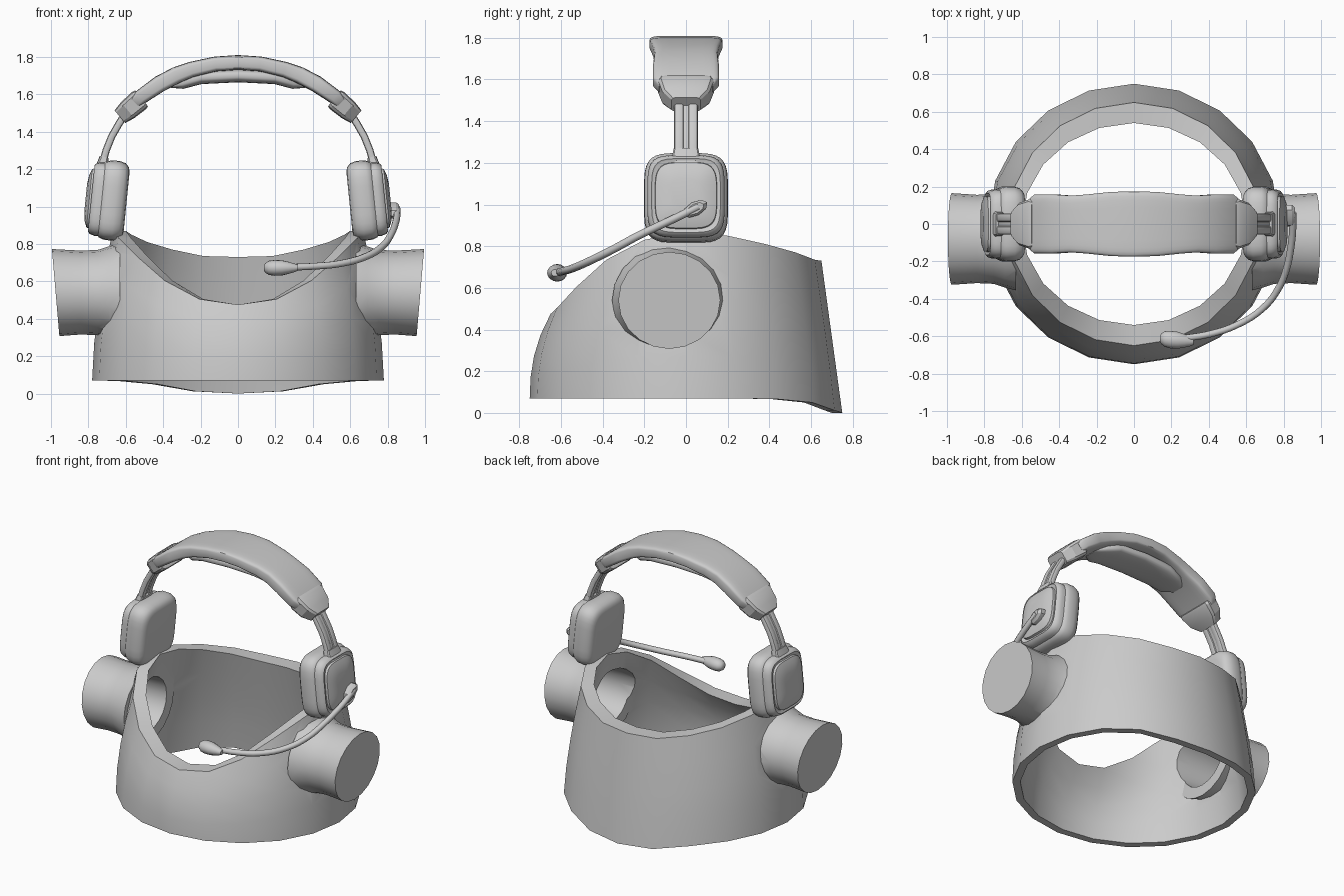
import bpy, bmesh
from math import sin, cos, pi, radians
from mathutils import Vector

if "Cube" in bpy.data.objects:
    bpy.data.objects.remove(bpy.data.objects["Cube"])


def loft(name, rings, wrap=False, angle=35):
    """Skin closed rings into a mesh; cap the ends unless the rings wrap round."""
    bm = bmesh.new()
    vs = [[bm.verts.new(p) for p in r] for r in rings]
    n = len(rings[0])
    for i in range(len(vs) if wrap else len(vs) - 1):
        a, b = vs[i], vs[(i + 1) % len(vs)]
        for j in range(n):
            k = (j + 1) % n
            bm.faces.new((a[j], a[k], b[k], b[j]))
    if not wrap:
        bm.faces.new(vs[0])
        bm.faces.new(vs[-1])
    bmesh.ops.recalc_face_normals(bm, faces=bm.faces)
    me = bpy.data.meshes.new(name)
    bm.to_mesh(me)
    bm.free()
    ob = bpy.data.objects.new(name, me)
    bpy.context.collection.objects.link(ob)
    smooth(ob, angle)
    return ob


def activate(ob):
    bpy.ops.object.select_all(action='DESELECT')
    ob.select_set(True)
    bpy.context.view_layer.objects.active = ob


def smooth(ob, angle=35):
    activate(ob)
    bpy.ops.object.shade_smooth_by_angle(angle=radians(angle))


def section(hu, hv, e=5, n=24):
    """Rounded rectangle (superellipse) outline."""
    f = lambda c: (1 if c > 0 else -1) * abs(c) ** (2 / e)
    return [(hu * f(cos(2 * pi * (i + .5) / n)), hv * f(sin(2 * pi * (i + .5) / n))) for i in range(n)]


def strap(name, st, e=5, n=24, y0=0, angle=35):
    """Sweep along an xz path; stations are (x, z, half width, half thickness)."""
    rings = []
    for i, (x, z, hw, ht) in enumerate(st):
        p, q = st[max(i - 1, 0)], st[min(i + 1, len(st) - 1)]
        t = Vector((q[0] - p[0], q[1] - p[1])).normalized()
        rings.append([(x - t.y * v, y0 + u, z + t.x * v) for u, v in section(hw, ht, e, n)])
    return loft(name, rings, angle=angle)


def mirrored(half):
    return [(-x, *r) for x, *r in reversed(half[1:])] + half


def boolean(ob, other, op):
    activate(ob)
    m = ob.modifiers.new(op, 'BOOLEAN')
    m.operation, m.object, m.solver = op, other, 'EXACT'
    bpy.ops.object.modifier_apply(modifier=m.name)
    bpy.data.objects.remove(other)


# Collar: one wall section per 18 degrees, from back (0) to front (10)
rim = [.73, .735, .77, .81, .85, .87, .83, .735, .605, .505, .475]
base = [0, .012, .05, .066] + [.07] * 7
cols = []
for i in range(20):
    a = i * pi / 10
    k = min(i, 20 - i)
    power = 1 + 1.3 * (k / 10)
    rows = [0, .25, .5, .75, 1]

    def wall(t, bx, by, tx, ty):
        w = t ** power
        return (sin(a) * (bx + (tx - bx) * w), cos(a) * (by + (ty - by) * w), base[k] + (rim[k] - base[k]) * t)
    cols.append([wall(t, .78, .75, .67, .65) for t in rows] +
                [wall(t, .73, .70, .60, .54) for t in reversed(rows)])
collar = loft("collar", cols, wrap=True)


# Side ports: closed barrels merged with the collar, hollow from inside
def barrel(name, s, st, tilt):
    rings = []
    for i, (x, r) in enumerate(st):
        sh = tilt if i == len(st) - 1 else 0
        rings.append([(s * (x + sh * sin(b)), -.08 + r * cos(b), .54 + r * .95 * sin(b))
                      for b in [2 * pi * j / 20 for j in range(20)]])
    return loft(name, rings)


for s in (1, -1):
    boolean(collar, barrel("port", s, [(.63, .275), (.69, .26), (.75, .24), (.84, .236), (.975, .245)], .02), 'UNION')
for s in (1, -1):
    boolean(collar, barrel("port_cutter", s, [(.42, .21), (.70, .19), (.90, .18)], 0), 'DIFFERENCE')
smooth(collar, 40)

# Headband and its underside pad
strap("headband", mirrored([(0, 1.77, .175, .04), (.12, 1.762, .172, .04), (.25, 1.732, .158, .042),
                            (.33, 1.702, .152, .045), (.42, 1.655, .158, .045), (.52, 1.585, .158, .04),
                            (.55, 1.555, .13, .035)]), e=6)
strap("headband_pad", mirrored([(0, 1.70, .125, .036), (.2, 1.69, .12, .036), (.3, 1.66, .1, .032),
                                (.36, 1.648, .05, .014)]), e=3)


# Ear cup parts: rounded square lofts along x, tilted so the top leans inward
def puck(name, s, st, e=4.5):
    th = .1
    rings = []
    for lx, hy, hz in st:
        rings.append([(s * (.70 + lx * cos(th) - v * sin(th)), u, 1.035 + v * cos(th) + lx * sin(th))
                      for u, v in section(hy, hz, e, 32)])
    return loft(name, rings, angle=40)


for s, side in ((1, "right"), (-1, "left")):
    strap(side + "_slider_block", [(s * .515, 1.578, .13, .055), (s * .53, 1.566, .135, .06),
                                   (s * .59, 1.515, .115, .056), (s * .632, 1.48, .07, .045)], e=6, n=12, angle=25)
    arm = [(.60, 1.50), (.635, 1.445), (.675, 1.375), (.705, 1.30), (.727, 1.22), (.745, 1.12)]
    for y, part in ((-.034, "front"), (.034, "rear")):
        strap(f"{side}_arm_{part}_rail", [(s * x, z, .024, .02) for x, z in arm], e=3, n=12, y0=y)
    strap(side + "_arm_web", [(s * x, z, .03, .01) for x, z in arm], n=8)
    strap(side + "_arm_socket", [(s * .715, 1.265, .06, .025), (s * .735, 1.19, .075, .035)], n=12)
    puck(side + "_ear_cushion", s, [(-.105, .14, .155), (-.1, .17, .185), (-.08, .192, .206), (-.045, .202, .215),
                                    (0, .2, .213), (.025, .19, .203), (.035, .175, .19)])
    puck(side + "_cup_shell", s, [(.02, .185, .197), (.05, .186, .198), (.075, .178, .19), (.085, .165, .178),
                                  (.08, .158, .17)])
    puck(side + "_cup_plate", s, [(.06, .152, .165), (.095, .147, .158), (.108, .115, .125), (.115, .07, .075)], e=4)

# Microphone hinge, boom and foam tip
hinge = []
for x, g in ((.79, 1), (.845, 1), (.862, .7)):
    ring = []
    for j in range(8):
        u, v = .065 * g * cos(j * pi / 4), .034 * g * sin(j * pi / 4)
        ring.append((x, .045 + u * .88 - v * .47, .98 + u * .47 + v * .88))
    hinge.append(ring)
loft("mic_hinge", hinge, angle=30)

path = [(.85, .06, .99), (.848, -.04, .94), (.838, -.13, .898), (.818, -.23, .85), (.775, -.34, .79),
        (.69, -.45, .735), (.55, -.54, .695), (.4, -.59, .68), (.28, -.61, .675)]
cu = bpy.data.curves.new("mic_boom", 'CURVE')
cu.dimensions = '3D'
cu.bevel_depth, cu.bevel_resolution, cu.resolution_u, cu.use_fill_caps = .019, 2, 4, True
sp = cu.splines.new('BEZIER')
sp.bezier_points.add(len(path) - 1)
for bp, p in zip(sp.bezier_points, path):
    bp.co = p
    bp.handle_left_type = bp.handle_right_type = 'AUTO'
boom = bpy.data.objects.new("mic_boom", cu)
bpy.context.collection.objects.link(boom)
activate(boom)
bpy.ops.object.convert(target='MESH')
smooth(bpy.context.object, 50)

loft("mic_foam", [[(x, -.62 + .09 * (x - .22) * -1 + r * cos(j * pi / 8), .672 + r * .9 * sin(j * pi / 8))
                   for j in range(16)]
                  for x, r in ((.138, .012), (.145, .028), (.165, .042), (.195, .047), (.235, .045),
                               (.27, .036), (.30, .026), (.318, .018))], angle=60)
